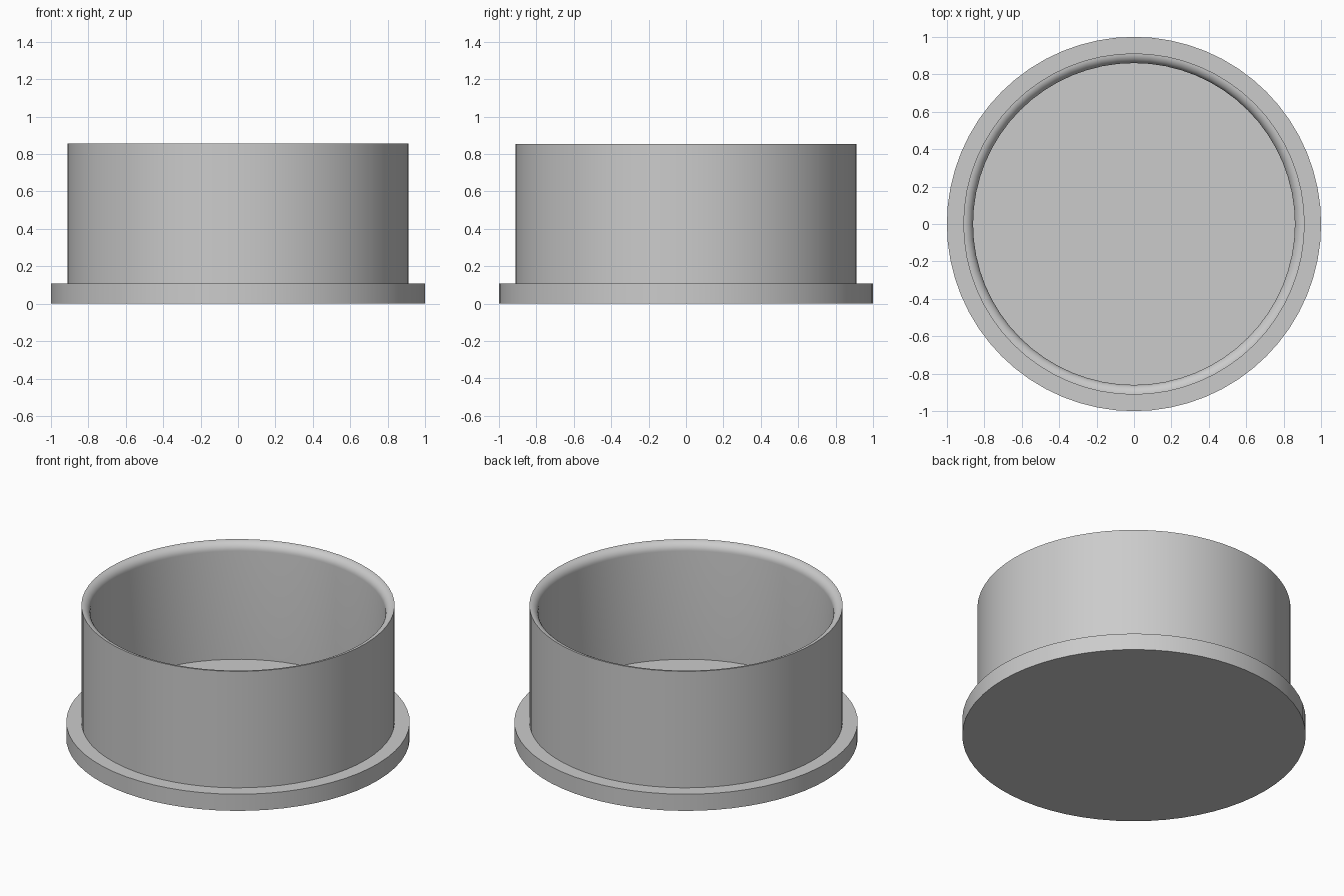
import bpy, bmesh, math

cube = bpy.data.objects.get("Cube")
if cube:
    bpy.data.objects.remove(cube, do_unlink=True)

SEGMENTS = 64
R_FLANGE, R_OUT, R_IN = 1.0, 0.912, 0.86
Z_FLOOR, Z_TOP = 0.107, 0.855

grey = bpy.data.materials.new("light grey")
grey.use_nodes = True
colour = (0.6, 0.6, 0.6, 1)
grey.diffuse_color = colour
grey.node_tree.nodes["Principled BSDF"].inputs["Base Color"].default_value = colour

# Outer wall, rounded inner lip and bore, from the bottom centre to the floor centre
lip = R_OUT - R_IN
profile = [(R_FLANGE, 0), (R_FLANGE, Z_FLOOR), (R_OUT, Z_FLOOR)]
for i in range(9):
    a = math.pi / 2 * i / 8
    profile.append((R_OUT - lip * math.sin(a), Z_TOP - lip * (1 - math.cos(a))))
# Quarter round: flat at the outer edge, vertical where it meets the bore
profile.append((R_IN, Z_FLOOR))

# Spin the profile into rings, then cap the underside and the floor
bm = bmesh.new()
rings = []
for r, z in profile:
    angles = [2 * math.pi * k / SEGMENTS for k in range(SEGMENTS)]
    rings.append([bm.verts.new((r * math.cos(t), r * math.sin(t), z)) for t in angles])
for low, high in zip(rings, rings[1:]):
    for k in range(SEGMENTS):
        n = (k + 1) % SEGMENTS
        bm.faces.new((low[k], low[n], high[n], high[k]))
bm.faces.new(rings[0][::-1])
bm.faces.new(rings[-1])
bmesh.ops.recalc_face_normals(bm, faces=bm.faces)

mesh = bpy.data.meshes.new("flanged_cup")
bm.to_mesh(mesh)
bm.free()
mesh.materials.append(grey)
cup = bpy.data.objects.new("flanged_cup", mesh)
bpy.context.collection.objects.link(cup)

# Smooth round walls with sharp rims
bpy.ops.object.select_all(action="DESELECT")
cup.select_set(True)
bpy.context.view_layer.objects.active = cup
bpy.ops.object.shade_smooth_by_angle(angle=math.radians(30))
